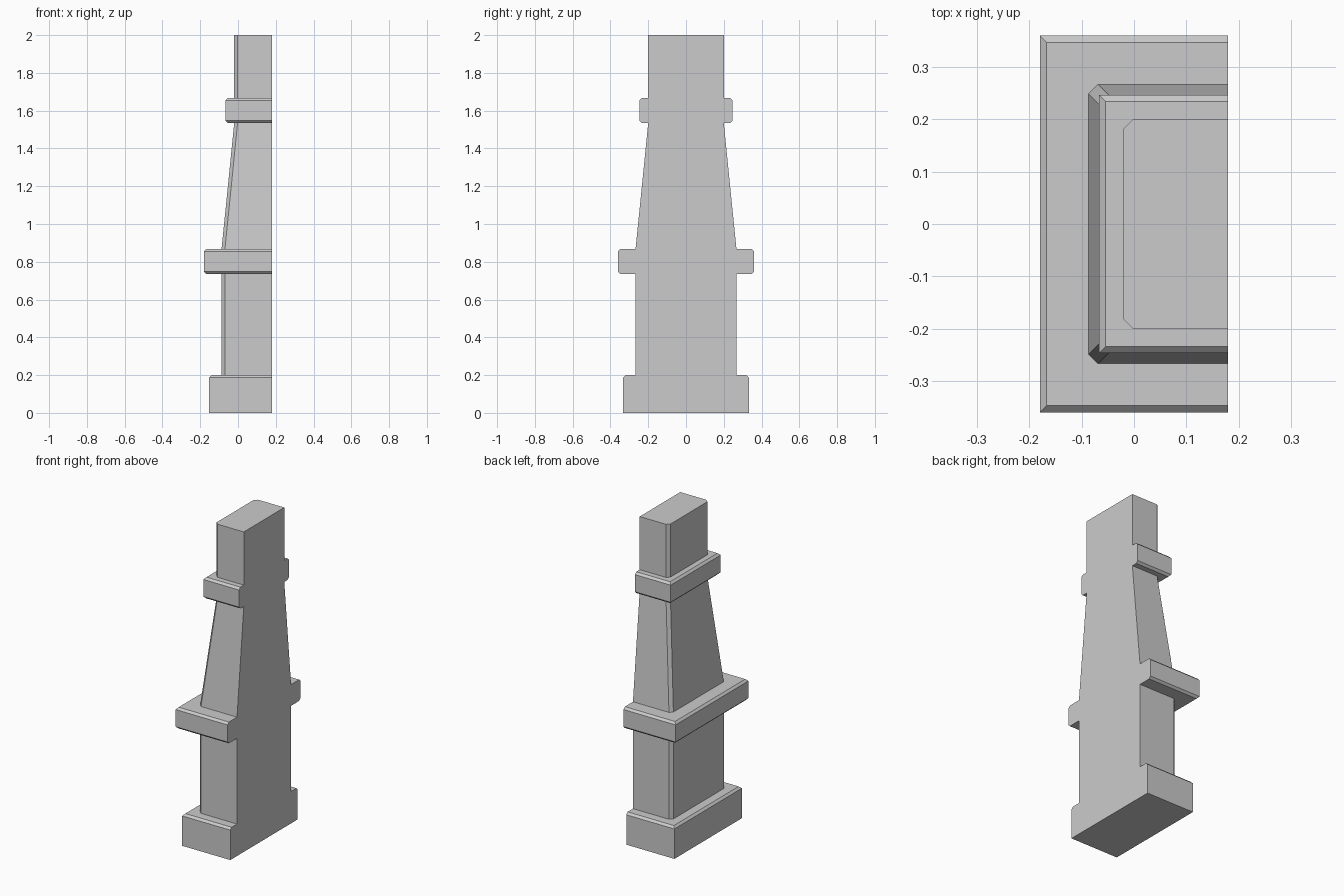
import bpy, bmesh

if "Cube" in bpy.data.objects:
    bpy.data.objects.remove(bpy.data.objects["Cube"])

BACK = 0.18      # flat wall side of the half pillar
CH = 0.018       # corner chamfer of the shafts
B = 0.013        # bevel on the ledges

# Profile from bottom to top: (half width, height, corner chamfer)
profile = [
    (0.333, 0.0, 0), (0.333, 0.2 - B, 0), (0.333 - B, 0.2, 0),                # plinth
    (0.267, 0.2, CH), (0.267, 0.735, CH),                                     # lower shaft
    (0.36 - B, 0.735, 0), (0.36, 0.735 + B, 0),
    (0.36, 0.868 - B, 0), (0.36 - B, 0.868, 0),                               # middle ledge
    (0.267, 0.868, CH), (0.2, 1.535, CH),                                     # tapered shaft
    (0.247 - B, 1.535, 0), (0.247, 1.535 + B, 0),
    (0.247, 1.668 - B, 0), (0.247 - B, 1.668, 0),                             # upper ledge
    (0.2, 1.668, CH), (0.2, 2.0, CH),                                         # top post
]


def ring(bm, h, z, c):
    """Three-sided outline, open at the flat wall, with chamfered corners."""
    x = BACK - h
    pts = [(BACK, h), (x + c, h), (x, h - c), (x, c - h), (x + c, -h), (BACK, -h)]
    return [bm.verts.new((px, py, z)) for px, py in pts]


bm = bmesh.new()
rings = [ring(bm, *p) for p in profile]

# Sides and steps
for lo, hi in zip(rings, rings[1:]):
    for i in range(5):
        bm.faces.new((lo[i], lo[i + 1], hi[i + 1], hi[i]))

# Bottom, top and the flat stepped wall
bm.faces.new(rings[0][::-1])
bm.faces.new(rings[-1])
bm.faces.new([r[0] for r in rings] + [r[-1] for r in reversed(rings)])

# Close unchamfered corners and merge coplanar faces
bmesh.ops.remove_doubles(bm, verts=bm.verts, dist=0.0005)
bmesh.ops.dissolve_limit(bm, angle_limit=0.01, verts=bm.verts, edges=bm.edges)
bmesh.ops.recalc_face_normals(bm, faces=bm.faces)

mesh = bpy.data.meshes.new("half_pillar")
bm.to_mesh(mesh)
bm.free()
bpy.context.collection.objects.link(bpy.data.objects.new("half_pillar", mesh))
